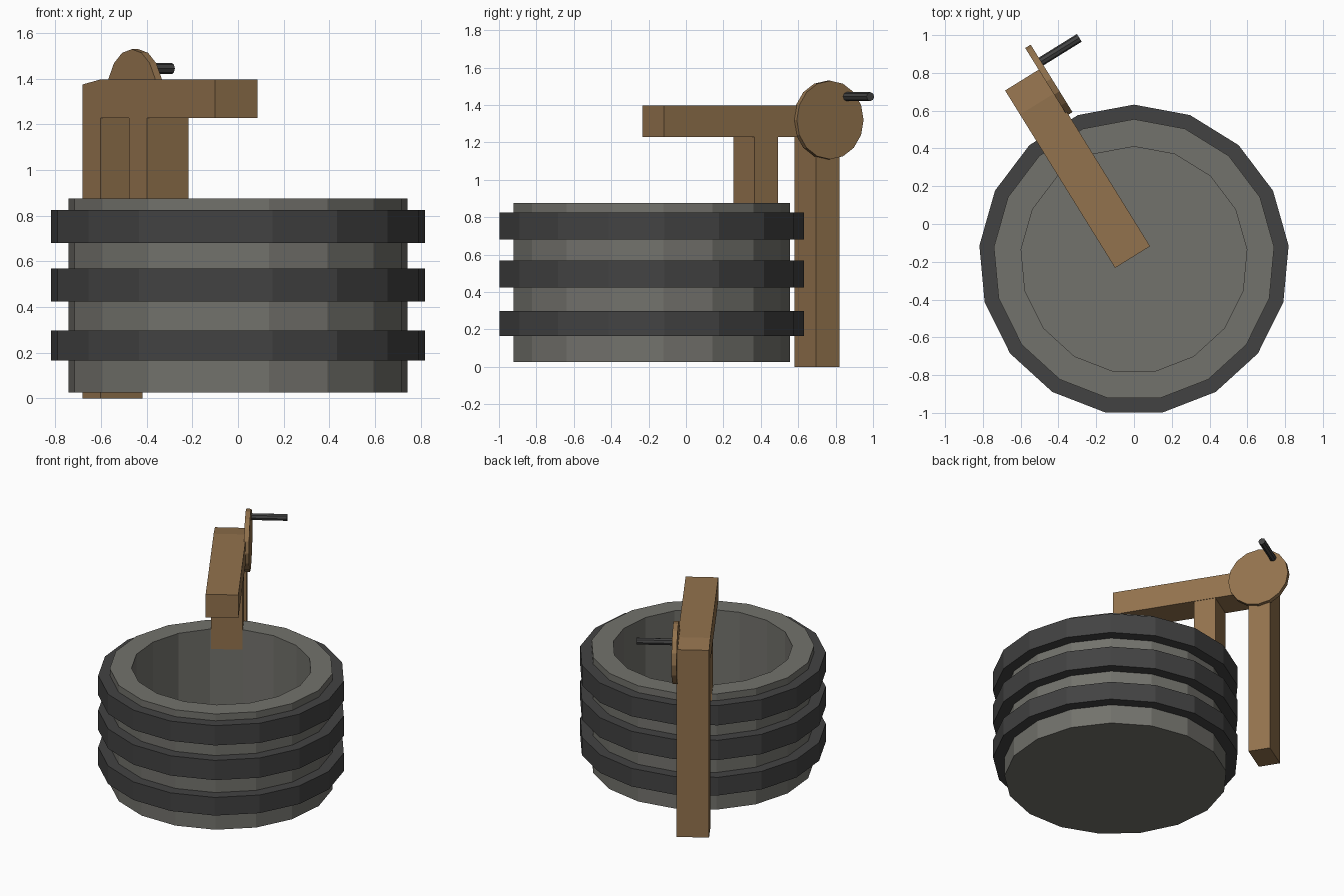
import bpy, bmesh
from math import pi, sin, cos
from mathutils import Vector, Matrix

if "Cube" in bpy.data.objects:
    bpy.data.objects.remove(bpy.data.objects["Cube"])

SIDES = 17
CENTRE = Vector((0, -0.19, 0))
# Winch frame axes: U runs along the beam, V is across it
ORIGIN = Vector((-0.0075, -0.175, 0))
U = Vector((-0.527, 0.85, 0)).normalized()
V = Vector((0.85, 0.527, 0)).normalized()


def material(name, rgb):
    m = bpy.data.materials.new(name)
    m.diffuse_color = (*rgb, 1)
    m.use_nodes = True
    m.node_tree.nodes["Principled BSDF"].inputs["Base Color"].default_value = m.diffuse_color
    return m


WOOD = material("wood", (0.29, 0.17, 0.075))
STONE = material("stone", (0.17, 0.168, 0.15))
IRON = material("iron", (0.055, 0.055, 0.055))


def finish(name, bm, mat):
    bmesh.ops.recalc_face_normals(bm, faces=bm.faces)
    me = bpy.data.meshes.new(name)
    bm.to_mesh(me)
    bm.free()
    me.materials.append(mat)
    ob = bpy.data.objects.new(name, me)
    bpy.context.collection.objects.link(ob)
    return ob


def lathe(name, profile, mat, closed):
    """Revolve (radius, z) points; open profiles get flat end caps."""
    bm = bmesh.new()
    loops = []
    for r, z in profile:
        loops.append([bm.verts.new(CENTRE + Vector((r * sin(2 * pi * i / SIDES),
                                                    r * cos(2 * pi * i / SIDES), z)))
                      for i in range(SIDES)])
    pairs = list(zip(loops, loops[1:]))
    if closed:
        pairs.append((loops[-1], loops[0]))
    else:
        bm.faces.new(loops[0])
        bm.faces.new(loops[-1])
    for a, b in pairs:
        for i in range(SIDES):
            j = (i + 1) % SIDES
            bm.faces.new((a[i], a[j], b[j], b[i]))
    return finish(name, bm, mat)


def slab(name, outline, width, mat):
    """Extrude a (distance along beam, z) outline across the beam."""
    bm = bmesh.new()
    sides = [[bm.verts.new(ORIGIN + U * t + V * s + Vector((0, 0, z))) for t, z in outline]
             for s in (-width / 2, width / 2)]
    for side in sides:
        bm.faces.new(side)
    n = len(outline)
    for i in range(n):
        j = (i + 1) % n
        bm.faces.new((sides[0][i], sides[0][j], sides[1][j], sides[1][i]))
    return finish(name, bm, mat)


def rod(name, t, z, start, end, radius, segments, mat):
    """Cylinder lying across the beam."""
    bm = bmesh.new()
    mid = ORIGIN + U * t + V * (start + end) / 2 + Vector((0, 0, z))
    mat4 = Matrix.Translation(mid) @ V.to_track_quat('Z', 'Y').to_matrix().to_4x4()
    bmesh.ops.create_cone(bm, cap_ends=True, segments=segments, radius1=radius,
                          radius2=radius, depth=end - start, matrix=mat4)
    return finish(name, bm, mat)


# Hollow basin
lathe("basin", [(0.745, 0.025), (0.745, 0.875), (0.6, 0.875), (0.6, 0.1)], STONE, False)

# Three iron hoops
for k, (lo, hi) in enumerate([(0.165, 0.298), (0.425, 0.57), (0.68, 0.825)]):
    lathe(f"hoop_{k + 1}", [(0.822, lo), (0.822, hi), (0.735, hi), (0.735, lo)], IRON, True)

# Tall rear post with the overhanging beam
slab("post_and_beam", [(0, 1.228), (0.955, 1.228), (0.955, 0), (1.105, 0),
                       (1.105, 1.375), (0.955, 1.397), (0, 1.397)], 0.218, WOOD)

# Short post standing on the rim
slab("rim_post", [(0.57, 0.73), (0.72, 0.73), (0.72, 1.23), (0.57, 1.23)], 0.212, WOOD)

# Crank wheel and its handle
rod("crank_wheel", 1.03, 1.32, 0.1, 0.134, 0.21, 16, WOOD)
rod("crank_handle", 1.135, 1.445, 0.11, 0.372, 0.024, 8, IRON)
